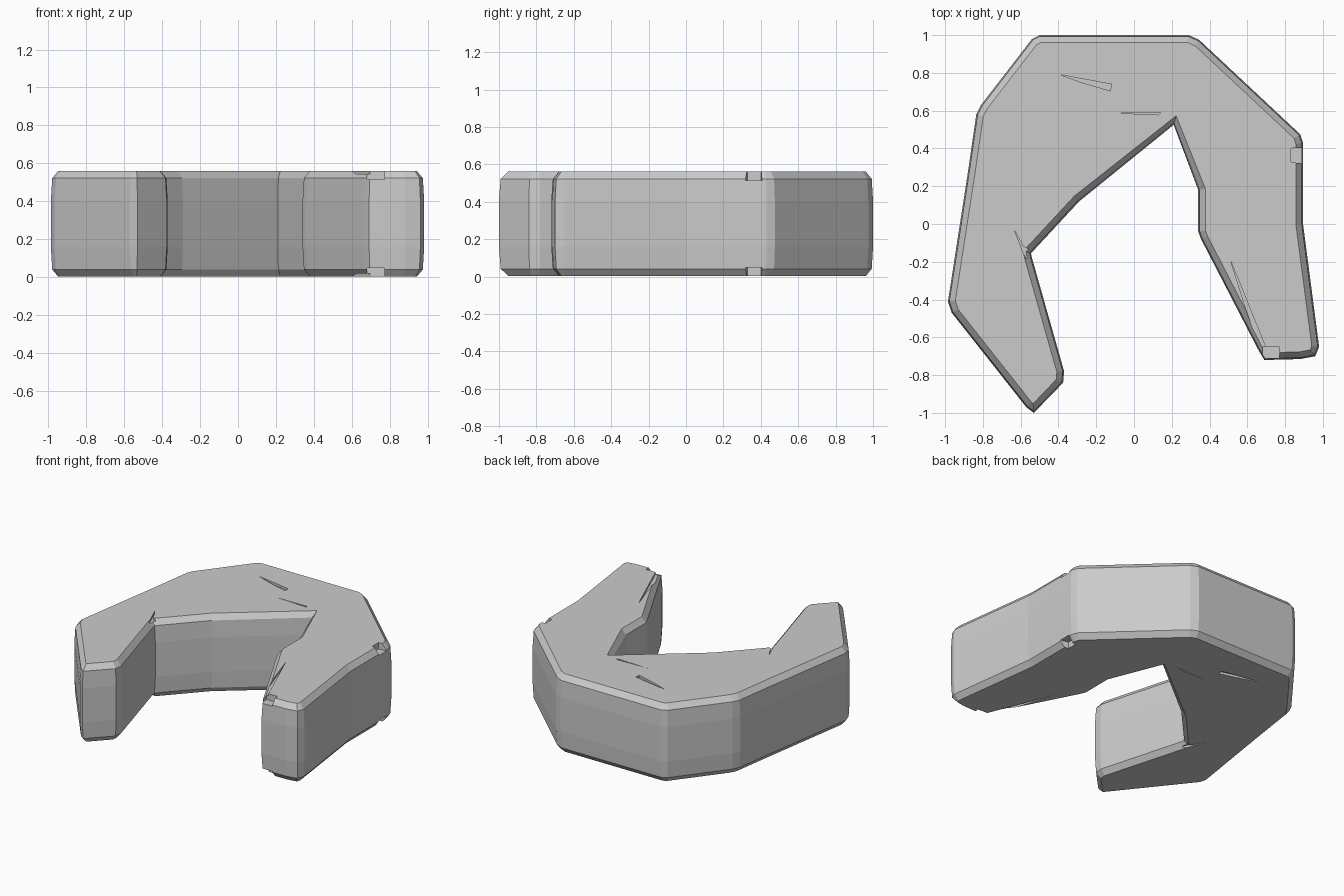
import bpy, bmesh
from mathutils import Vector

if "Cube" in bpy.data.objects:
    bpy.data.objects.remove(bpy.data.objects["Cube"])

HEIGHT = 0.565

# Widest outline of the curved stone, clockwise from the back left
OUTLINE = [(-0.50, 1.0), (0.29, 1.0), (0.345, 0.975), (0.88, 0.475), (0.895, 0.43),
           (0.895, 0.0), (0.98, -0.65), (0.96, -0.70), (0.88, -0.715), (0.69, -0.72),
           (0.66, -0.67), (0.355, -0.08), (0.34, -0.04), (0.34, 0.18), (0.21, 0.525),
           (-0.29, 0.12), (-0.545, -0.155), (-0.54, -0.18), (-0.37, -0.78),
           (-0.375, -0.84), (-0.53, -1.0), (-0.57, -0.97), (-0.965, -0.47),
           (-0.985, -0.41), (-0.88, 0.27), (-0.835, 0.58), (-0.81, 0.63), (-0.54, 0.98)]


def inset(points, dist):
    """Mitred inset of a clockwise outline, with long mitres limited."""
    result = []
    n = len(points)
    for i in range(n):
        a, b, c = (Vector(points[j % n]) for j in (i - 1, i, i + 1))
        d1, d2 = (b - a).normalized(), (c - b).normalized()
        n1, n2 = Vector((d1.y, -d1.x)), Vector((d2.y, -d2.x))
        m = (n1 + n2).normalized()
        result.append(b + m * dist * min(1 / max(m.dot(n1), 0.1), 1.3))
    return result


def loft(name, rings):
    """Closed solid from (points, z) rings, bottom to top."""
    bm = bmesh.new()
    loops = [[bm.verts.new((p[0], p[1], z)) for p in pts] for pts, z in rings]
    n = len(loops[0])
    for low, high in zip(loops, loops[1:]):
        for i in range(n):
            j = (i + 1) % n
            bm.faces.new((low[i], low[j], high[j], high[i]))
    caps = [bm.faces.new(loops[0]), bm.faces.new(loops[-1])]
    bmesh.ops.triangulate(bm, faces=caps)
    bmesh.ops.recalc_face_normals(bm, faces=bm.faces)
    mesh = bpy.data.meshes.new(name)
    bm.to_mesh(mesh)
    bm.free()
    obj = bpy.data.objects.new(name, mesh)
    bpy.context.collection.objects.link(obj)
    return obj


# Chamfered body with slightly bulging walls
sections = [(0.038, 0.004), (0.007, 0.042), (0.0, 0.16), (0.0, HEIGHT - 0.16),
            (0.007, HEIGHT - 0.042), (0.038, HEIGHT - 0.004)]
body = loft("curved_stone", [(inset(OUTLINE, d), z) for d, z in sections])

# Shallow cracks and chips, repeated on top and underside: outline, depth
DENTS = [([(-0.39, 0.79), (-0.12, 0.74), (-0.125, 0.705), (-0.28, 0.75)], 0.02),
         ([(-0.11, 0.588), (0.14, 0.59), (0.13, 0.578)], 0.02),
         ([(-0.635, -0.03), (-0.585, -0.12), (-0.54, -0.14), (-0.57, -0.19)], 0.02),
         ([(0.51, -0.19), (0.70, -0.66), (0.66, -0.66)], 0.02),
         ([(0.83, 0.40), (0.93, 0.41), (0.93, 0.31), (0.83, 0.33)], 0.05),
         ([(0.68, -0.65), (0.77, -0.65), (0.77, -0.75), (0.68, -0.75)], 0.05)]
for k, (pts, depth) in enumerate(DENTS):
    for side, (z0, z1) in (("top", (HEIGHT - depth, HEIGHT + 0.1)),
                           ("bottom", (-0.1, depth))):
        cutter = loft(f"chip_cutter_{side}_{k}", [(pts, z0), (pts, z1)])
        cutter.hide_render = True
        cutter.hide_set(True)
        mod = body.modifiers.new("chip", 'BOOLEAN')
        mod.operation = 'DIFFERENCE'
        mod.object = cutter
        mod.solver = 'EXACT'
